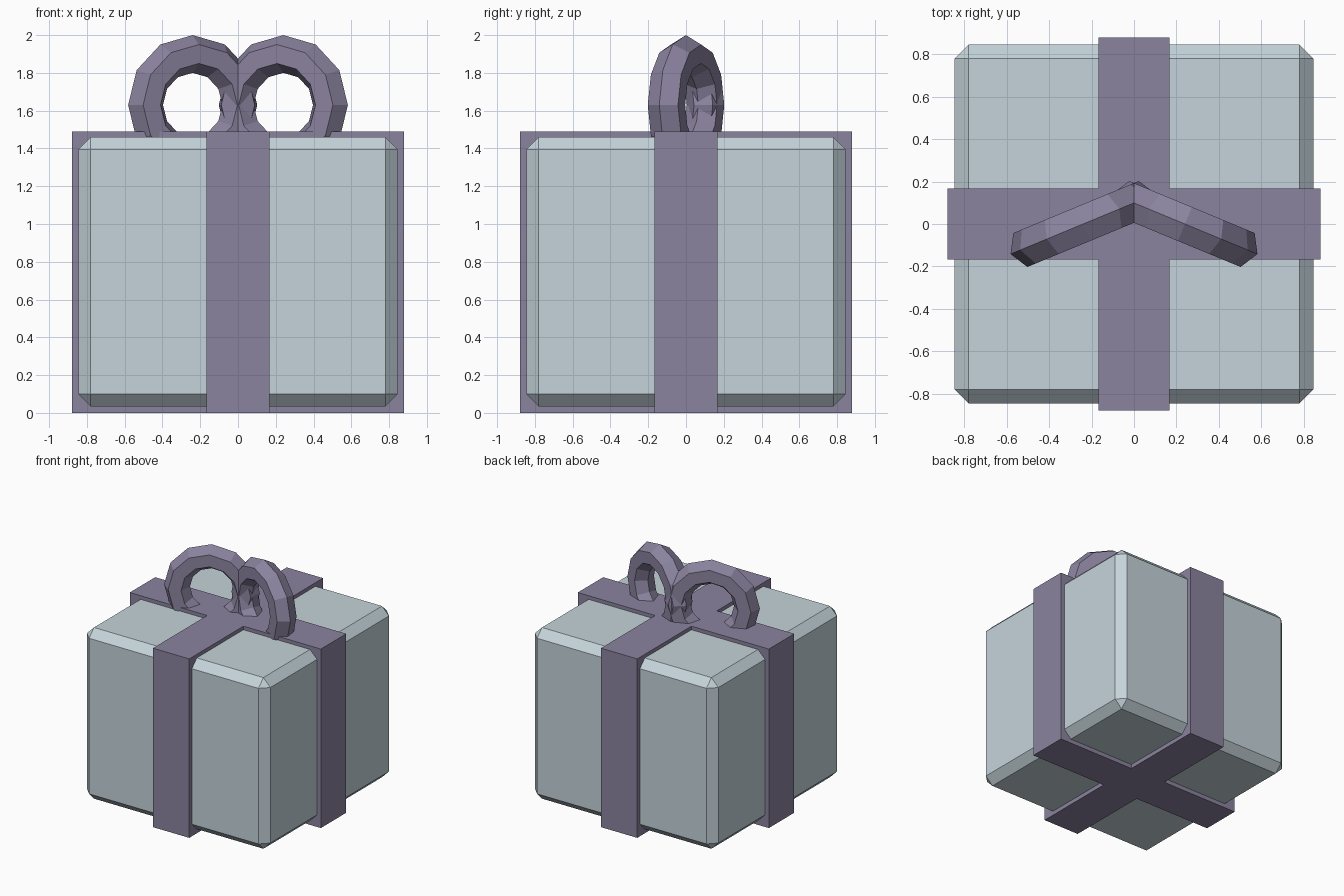
import bpy, bmesh, math
from mathutils import Vector

if "Cube" in bpy.data.objects:
    bpy.data.objects.remove(bpy.data.objects["Cube"])


def make_material(name, color):
    mat = bpy.data.materials.new(name)
    mat.diffuse_color = (*color, 1.0)
    mat.use_nodes = True
    mat.node_tree.nodes["Principled BSDF"].inputs["Base Color"].default_value = mat.diffuse_color
    return mat


def make_object(name, bm, mat):
    bmesh.ops.recalc_face_normals(bm, faces=bm.faces)
    mesh = bpy.data.meshes.new(name)
    bm.to_mesh(mesh)
    bm.free()
    mesh.materials.append(mat)
    obj = bpy.data.objects.new(name, mesh)
    bpy.context.collection.objects.link(obj)
    return obj


paper = make_material("pale_blue_grey_paper", (0.558, 0.658, 0.701))
ribbon = make_material("muted_purple_ribbon", (0.258, 0.227, 0.347))

# Box with chamfered edges
bm = bmesh.new()
bmesh.ops.create_cube(bm, size=1)
bmesh.ops.scale(bm, vec=(1.69, 1.69, 1.425), verts=bm.verts)
bmesh.ops.translate(bm, vec=(0, 0, 0.7475), verts=bm.verts)
box = make_object("gift_box", bm, paper)
bevel = box.modifiers.new("chamfer", 'BEVEL')
bevel.width = 0.065
bevel.segments = 1

# Ribbon: a plus-shaped outline extruded over the full height
L, W = 0.88, 0.167
arm = [(L, -W), (L, W), (W, W)]
outline = []
for q in range(4):
    c, s = round(math.cos(q * math.pi / 2)), round(math.sin(q * math.pi / 2))
    outline += [(x * c - y * s, x * s + y * c) for x, y in arm]
bm = bmesh.new()
base = bm.faces.new([bm.verts.new((x, y, 0)) for x, y in outline])
top = bmesh.ops.extrude_face_region(bm, geom=[base], use_keep_orig=True)["geom"]
bmesh.ops.translate(bm, vec=Vector((0, 0, 1.49)),
                    verts=[v for v in top if isinstance(v, bmesh.types.BMVert)])
make_object("ribbon_cross", bm, ribbon)

# Bow: two low-poly rings swept forward
for side, label in ((-1, "left"), (1, "right")):
    bpy.ops.mesh.primitive_torus_add(
        major_segments=12, minor_segments=6, major_radius=0.27, minor_radius=0.1,
        location=(side * 0.24, 0, 1.63),
        rotation=(math.pi / 2, 0, -side * math.radians(22.5)))
    loop = bpy.context.object
    loop.name = "bow_loop_" + label
    loop.data.materials.append(ribbon)
    bpy.ops.object.shade_flat()
